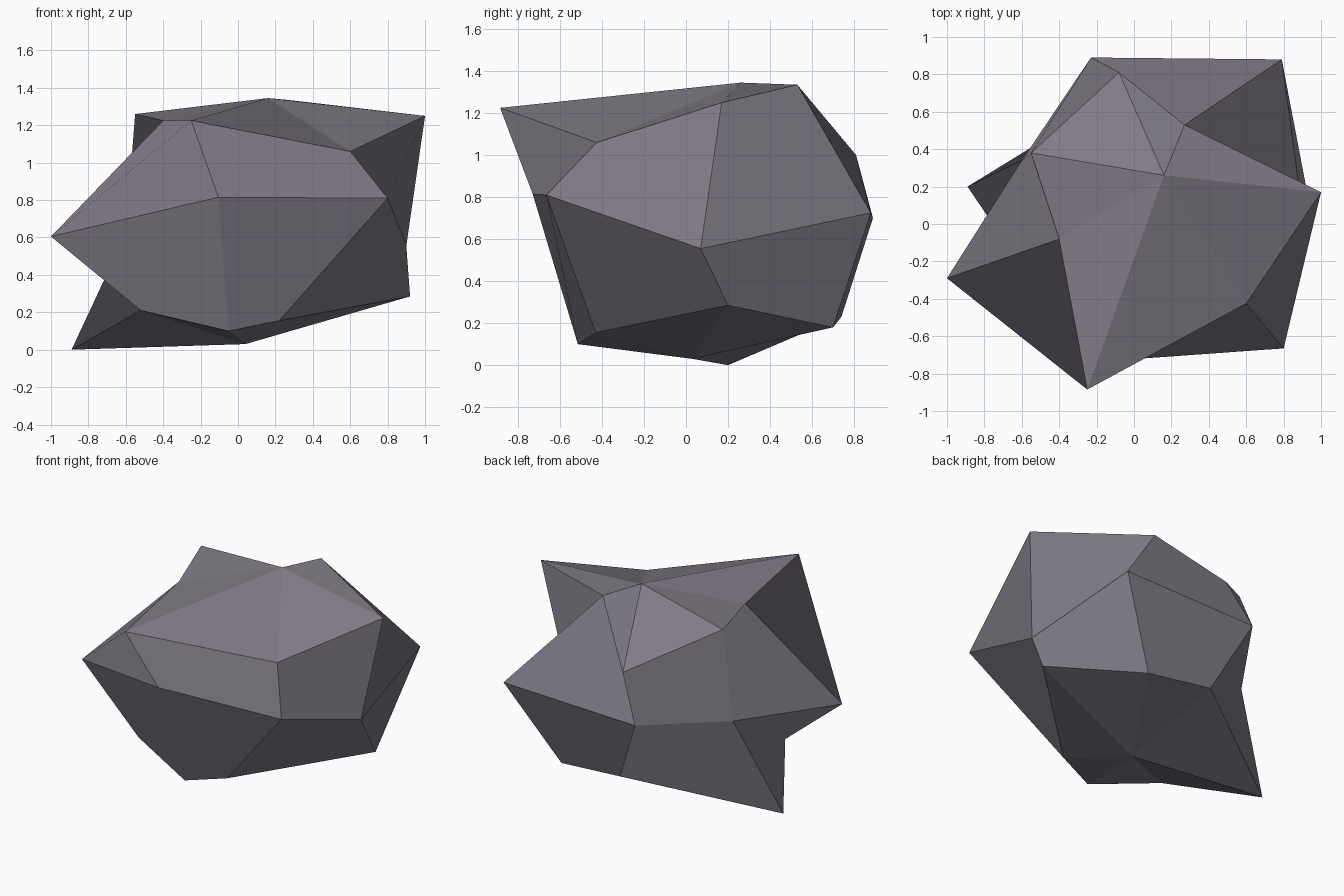
import bpy
import bmesh

cube = bpy.data.objects.get("Cube")
if cube:
    bpy.data.objects.remove(cube, do_unlink=True)

# Single stone colour
stone = bpy.data.materials.new("purple_grey_stone")
colour = (0.22, 0.2, 0.24, 1.0)
stone.use_nodes = True
stone.diffuse_color = colour
bsdf = next(n for n in stone.node_tree.nodes if n.type == "BSDF_PRINCIPLED")
bsdf.inputs["Base Color"].default_value = colour
bsdf.inputs["Roughness"].default_value = 0.9

# A seven-sided ball with displaced corners: two poles and three rings,
# each ring running counterclockwise from the front right
top_pole = (.16, .26, 1.345)
bottom_pole = (.04, .03, .03)
crown = [(-.4, -.08, 1.225), (-.25, -.885, 1.225), (.6, -.425, 1.06),
         (1.0, .17, 1.25), (.27, .53, 1.335), (-.08, .81, 1.0),
         (-.55, .38, 1.26)]
belly = [(-1.0, -.29, .605), (-.105, -.73, .815), (.8, -.665, .81),
         (.9, .07, .555), (.79, .88, .725), (-.23, .89, .7),
         (-.6, .34, .62)]
foot = [(-.52, -.35, .21), (-.05, -.515, .1), (.22, -.43, .155),
        (.92, .2, .285), (.47, .7, .18), (-.01, .74, .23),
        (-.89, .2, 0)]

bm = bmesh.new()
top, bottom = bm.verts.new(top_pole), bm.verts.new(bottom_pole)
rings = [[bm.verts.new(co) for co in ring] for ring in (crown, belly, foot)]

count = len(crown)
for i in range(count):
    j = (i + 1) % count
    # Cap facets around each pole
    bm.faces.new((rings[0][i], rings[0][j], top))
    bm.faces.new((rings[2][j], rings[2][i], bottom))
    # Side facets, folded from lower left to upper right
    for upper, lower in zip(rings, rings[1:]):
        bm.faces.new((lower[i], lower[j], upper[j], upper[i]))

mesh = bpy.data.meshes.new("boulder")
bm.to_mesh(mesh)
bm.free()
mesh.materials.append(stone)
boulder = bpy.data.objects.new("boulder", mesh)
bpy.context.scene.collection.objects.link(boulder)
